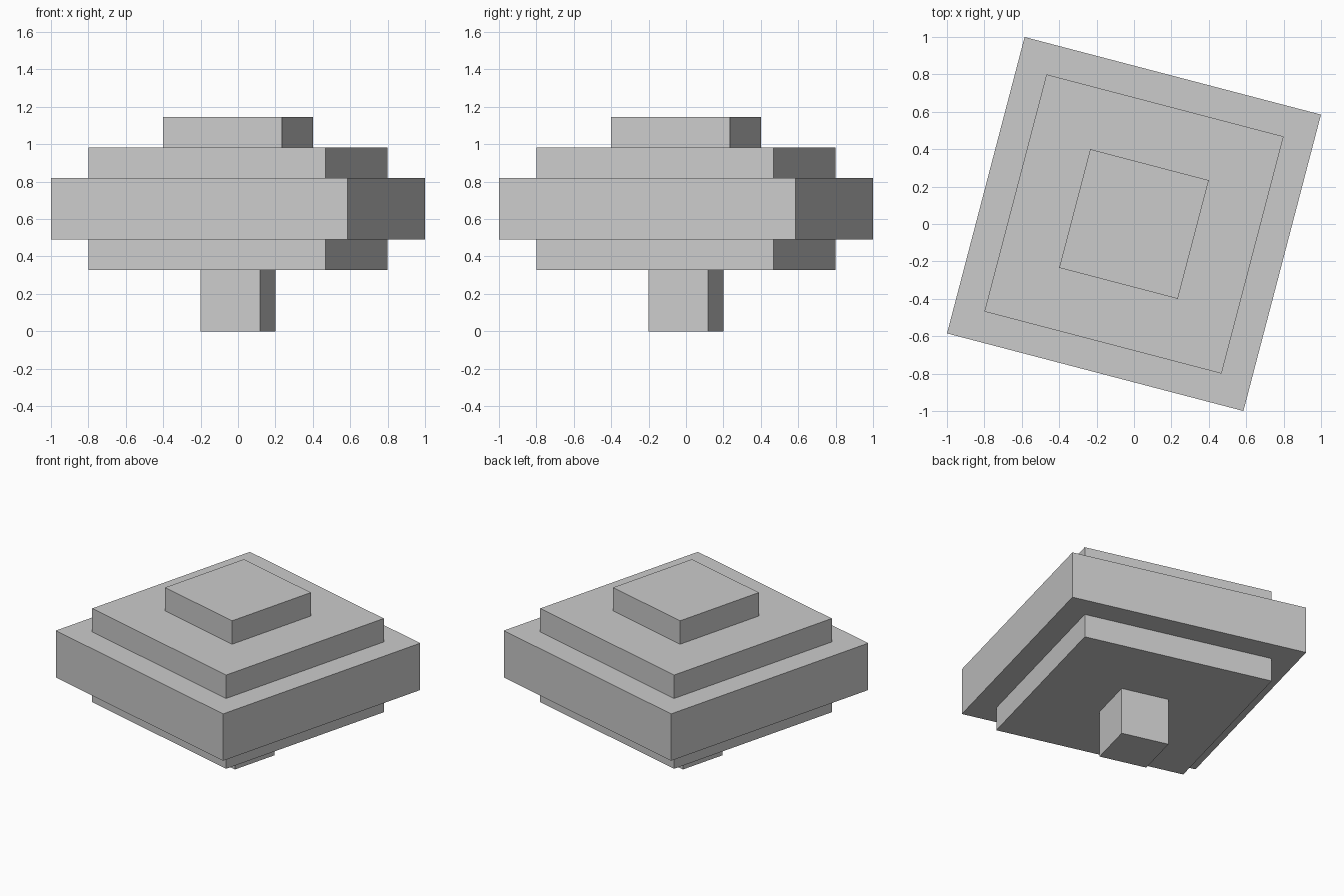
import bpy
import math

if "Cube" in bpy.data.objects:
    bpy.data.objects.remove(bpy.data.objects["Cube"])

UNIT = 0.1638                    # one step of the design
TURN = math.radians(-14.67)      # the whole stack is turned about z

# name, width and height in steps, bottom to top
TIERS = [
    ("foot", 2, 2),
    ("lower_tier", 8, 1),
    ("middle_tier", 10, 2),
    ("upper_tier", 8, 1),
    ("cap", 4, 1),
]


def square_block(name, width, height, bottom):
    bpy.ops.mesh.primitive_cube_add(size=1, location=(0, 0, bottom + height / 2),
                                    rotation=(0, 0, TURN))
    block = bpy.context.object
    block.name = name
    block.scale = (width, width, height)
    bpy.ops.object.transform_apply(location=False, rotation=False, scale=True)


# Stack the square tiers
z = 0.0
for name, width, height in TIERS:
    square_block(name, width * UNIT, height * UNIT, z)
    z += height * UNIT
